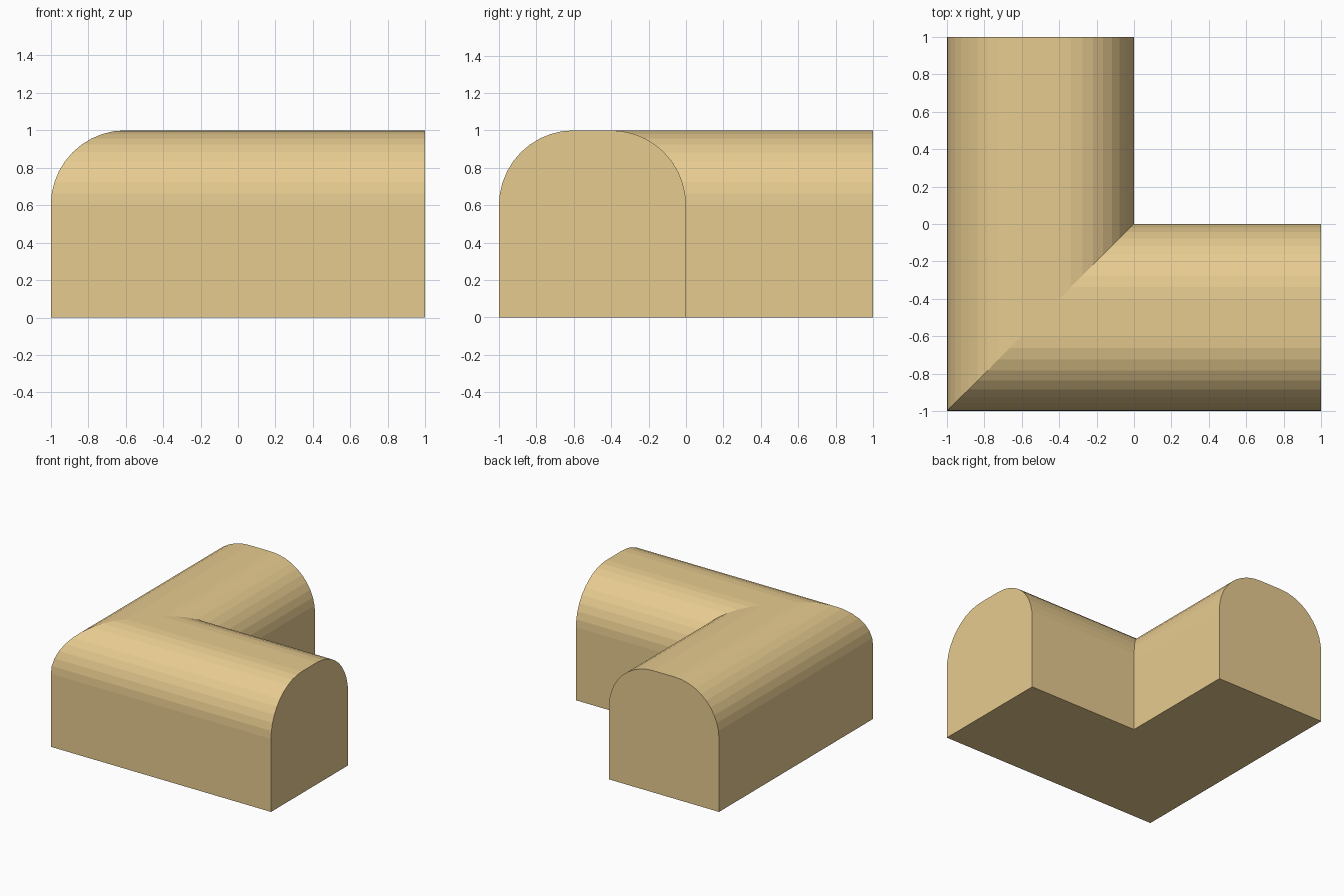
import bpy, bmesh, math

if "Cube" in bpy.data.objects:
    bpy.data.objects.remove(bpy.data.objects["Cube"])

WIDTH, HEIGHT, RADIUS, STEPS = 1.0, 1.0, 0.4, 10

# Cross-section: (distance from outer wall, height), rounded top corners
profile = [(0.0, 0.0)]
for centre, start in ((RADIUS, 180), (WIDTH - RADIUS, 90)):
    for i in range(STEPS + 1):
        a = math.radians(start - 90 * i / STEPS)
        profile.append((centre + RADIUS * math.cos(a),
                        HEIGHT - RADIUS + RADIUS * math.sin(a)))
profile.append((WIDTH, 0.0))

# Sweep along the L: right end, mitred corner, back end
bm = bmesh.new()
sections = (
    [bm.verts.new((1, -1 + d, z)) for d, z in profile],
    [bm.verts.new((-1 + d, -1 + d, z)) for d, z in profile],
    [bm.verts.new((-1 + d, 1, z)) for d, z in profile],
)
n = len(profile)
for a, b in zip(sections, sections[1:]):
    for i in range(n):
        j = (i + 1) % n
        bm.faces.new((a[i], a[j], b[j], b[i]))

# End caps
bm.faces.new(sections[0])
bm.faces.new(sections[-1])
bmesh.ops.recalc_face_normals(bm, faces=bm.faces)

mesh = bpy.data.meshes.new("rounded_corner_block")
bm.to_mesh(mesh)
bm.free()
block = bpy.data.objects.new("rounded_corner_block", mesh)
bpy.context.collection.objects.link(block)

# Tan wood colour
mat = bpy.data.materials.new("tan_wood")
mat.diffuse_color = (0.8, 0.6, 0.28, 1)
mat.use_nodes = True
mat.node_tree.nodes["Principled BSDF"].inputs["Base Color"].default_value = mat.diffuse_color
mesh.materials.append(mat)
